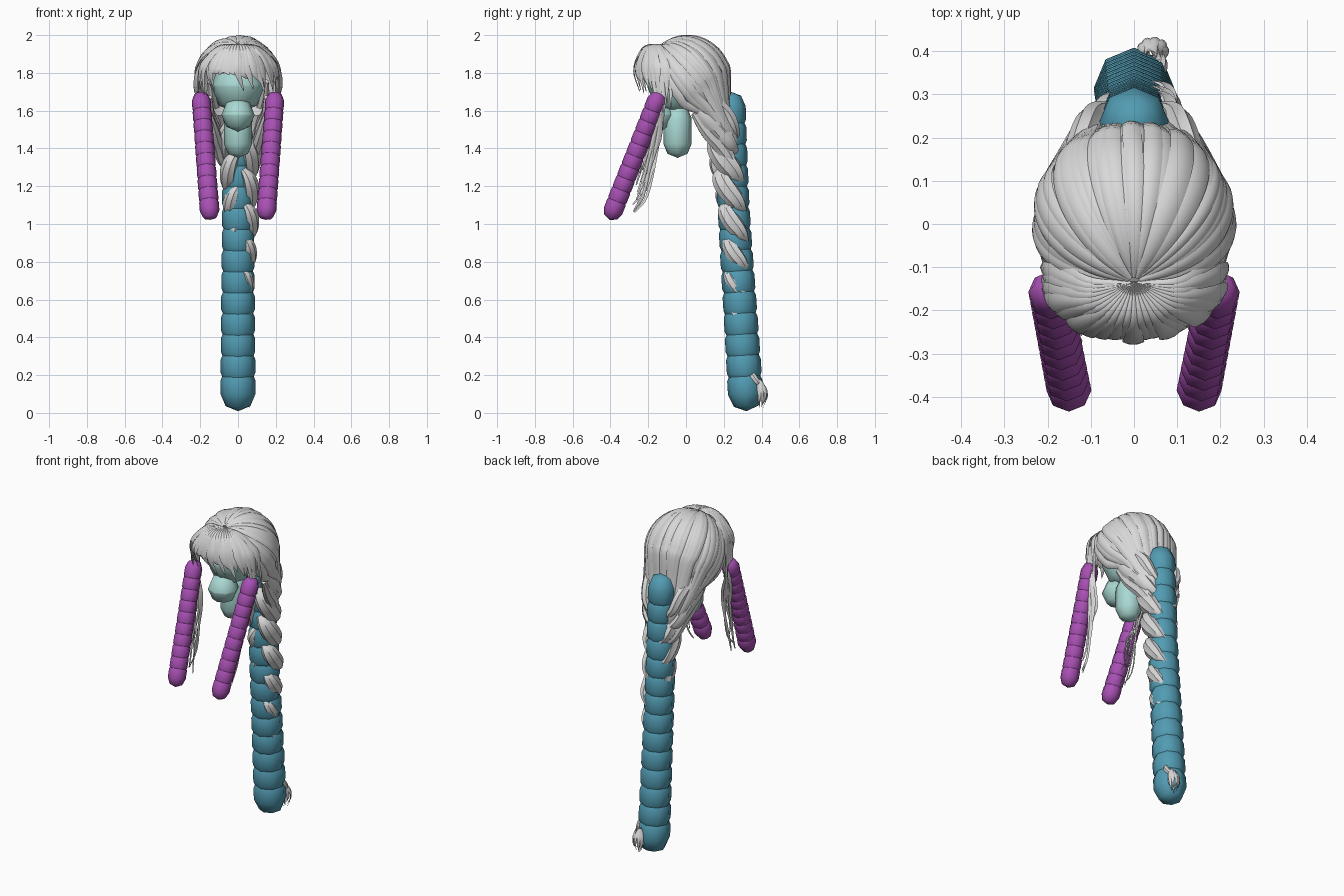
import bpy, bmesh, math, random
from mathutils import Vector as V

if "Cube" in bpy.data.objects:
    bpy.data.objects.remove(bpy.data.objects["Cube"])

random.seed(4)


def material(name, col):
    m = bpy.data.materials.new(name)
    m.diffuse_color = (*col, 1)
    m.use_nodes = True
    m.node_tree.nodes["Principled BSDF"].inputs["Base Color"].default_value = m.diffuse_color
    return m


HAIR = material("silver_hair", (0.69, 0.69, 0.69))
PURPLE = material("purple", (0.39, 0.08, 0.45))
BLUE = material("teal_blue", (0.085, 0.33, 0.45))
MINT = material("pale_mint", (0.40, 0.69, 0.65))


def finish(bm, name, mat, angle=None):
    bmesh.ops.recalc_face_normals(bm, faces=bm.faces)
    me = bpy.data.meshes.new(name)
    for f in bm.faces:
        f.smooth = True
    bm.to_mesh(me)
    bm.free()
    me.materials.append(mat)
    ob = bpy.data.objects.new(name, me)
    bpy.context.collection.objects.link(ob)
    if angle:
        bpy.context.view_layer.objects.active = ob
        ob.select_set(True)
        bpy.ops.object.shade_smooth_by_angle(angle=math.radians(angle))
        ob.select_set(False)


def spline(pts, n):
    """Catmull-Rom curve through pts."""
    p = [V(q) for q in pts]
    p = [2 * p[0] - p[1]] + p + [2 * p[-1] - p[-2]]
    out = []
    for i in range(n + 1):
        s = i / n * (len(p) - 3)
        k = min(int(s), len(p) - 4)
        t = s - k
        a, b, c, d = p[k:k + 4]
        out.append(0.5 * (2 * b + (c - a) * t + (2 * a - 5 * b + 4 * c - d) * t * t
                          + (3 * b - a - 3 * c + d) * t ** 3))
    return out


def even(path, n):
    """Pick n + 1 points evenly spaced in height along a falling path."""
    z0, z1 = path[0].z, path[-1].z
    return [min(path, key=lambda p: abs(p.z - (z0 + (z1 - z0) * i / n))) for i in range(n + 1)]


def capsule(bm, a, b, r):
    """Eight-sided low-poly capsule from a to b."""
    a, b = V(a), V(b)
    rot = V((0, 0, 1)).rotation_difference((a - b).normalized()).to_matrix()
    q = r * math.sqrt(0.5)
    rings = [[bm.verts.new(c + rot @ V((rad * math.cos(k * math.pi / 4),
                                        rad * math.sin(k * math.pi / 4), z))) for k in range(8)]
             for c, rad, z in ((a, q, q), (a, r, 0), (b, r, 0), (b, q, -q))]
    poles = bm.verts.new(a + rot @ V((0, 0, r))), bm.verts.new(b - rot @ V((0, 0, r)))
    for k in range(8):
        j = (k + 1) % 8
        for u, v in zip(rings, rings[1:]):
            bm.faces.new((u[k], u[j], v[j], v[k]))
        bm.faces.new((poles[0], rings[0][k], rings[0][j]))
        bm.faces.new((poles[1], rings[3][j], rings[3][k]))


def chain(name, pts, n, r0, r1, half, mat):
    """Row of overlapping capsules along a path."""
    path = even(spline(pts, 800), n)
    bm = bmesh.new()
    for i, p in enumerate(path):
        d = path[min(i + 1, n)] - path[max(i - 1, 0)]
        d = d.normalized() * (path[1] - path[0]).length * half
        capsule(bm, p - d, p + d, r0 + (r1 - r0) * i / n)
    finish(bm, name, mat)


LENS = [(-1, 0), (-0.55, 0.75), (0, 1), (0.55, 0.75), (1, 0), (0, -0.5)]
ROPE = [((1 if k % 2 else 0.88) * math.cos(k * math.pi / 8),
         (1 if k % 2 else 0.88) * math.sin(k * math.pi / 8)) for k in range(16)]


def sweep(bm, path, normal, width, thick, profile=LENS):
    """Sweep a profile; normal, width and thick are functions of point / 0..1."""
    n = len(path) - 1
    rings = []
    for i, p in enumerate(path):
        tan = (path[min(i + 1, n)] - path[max(i - 1, 0)]).normalized()
        side = tan.cross(normal(p)).normalized()
        up = side.cross(tan)
        w, h = max(width(i / n), 0.001), max(thick(i / n), 0.0008)
        rings.append([bm.verts.new(p + side * u * w + up * v * h) for u, v in profile])
    m = len(profile)
    for a, b in zip(rings, rings[1:]):
        for k in range(m):
            bm.faces.new((a[k], a[(k + 1) % m], b[(k + 1) % m], b[k]))
    bm.faces.new(rings[0])
    bm.faces.new(rings[-1])


# Head, jaw and neck volumes
for name, a, b, r in (("head", (0, -0.065, 1.74), (0, -0.065, 1.725), 0.14),
                      ("jaw", (0, -0.145, 1.58), (0, -0.145, 1.576), 0.087),
                      ("neck", (0, -0.045, 1.56), (0, -0.045, 1.425), 0.075)):
    bm = bmesh.new()
    capsule(bm, a, b, r)
    finish(bm, name, MINT)

# Segmented chains: one at the back, two beside the face
chain("back_chain", [(0, 0.237, 1.587), (0, 0.245, 1.3), (0, 0.257, 1.0),
                     (0, 0.29, 0.5), (0, 0.313, 0.136)], 13, 0.08, 0.093, 0.31, BLUE)
for s, side in ((-1, "left"), (1, "right")):
    chain(side + "_side_chain", [(s * 0.193, -0.165, 1.632), (s * 0.152, -0.377, 1.092)],
          9, 0.05, 0.052, 0.36, PURPLE)

# Hair cap: strands run as meridians from the parting to the nape
C = V((0, 0.005, 1.755))
RAD = V((0.222, 0.222, 0.232))
POLE, UP, SIDE = V((0, -0.6, 0.8)), V((0, 0.8, 0.6)), V((1, 0, 0))


def on_head(phi, t, grow=1.0):
    d = POLE * math.cos(t) + (UP * math.cos(phi) + SIDE * math.sin(phi)) * math.sin(t)
    return C + V((d.x * RAD.x, d.y * RAD.y, d.z * RAD.z)) * grow


def outward(p):
    return (p - V((0, C.y + max(0, 1.7 - p.z) * 0.8, min(C.z, p.z + 0.05)))).normalized()


bm = bmesh.new()
bmesh.ops.create_uvsphere(bm, u_segments=48, v_segments=28, radius=1)
drop = []
for f in bm.faces:
    d = f.calc_center_median()
    if abs(math.atan2(d.x, d.dot(UP))) > math.radians(104):
        drop.append(f)
bmesh.ops.delete(bm, geom=drop, context="FACES")
for v in bm.verts:
    v.co = C + V((v.co.x * RAD.x, v.co.y * RAD.y, v.co.z * RAD.z))
finish(bm, "hair_cap", HAIR)

bm = bmesh.new()
COUNT = 32
for i in range(COUNT):
    phi = math.radians(-107 + 214 * i / (COUNT - 1))
    lift = 1.0 + random.uniform(0.0, 0.04)
    turn = random.uniform(-0.12, 0.12)
    pts = [on_head(phi + turn * k / 8, math.radians(3 + 14 * k), lift) for k in range(9)]
    # fall in a full bunch behind the neck and gather into the braid
    x, y = math.sin(phi + turn), math.cos(phi + turn)
    pts += [V((x * 0.17, 0.15 + y * 0.085, 1.58)),
            V((x * 0.14, 0.19 + y * 0.085, 1.49)),
            V((x * 0.095, 0.21 + y * 0.06, 1.40)),
            V((x * 0.03, 0.23 + y * 0.02, 1.30 + random.uniform(-0.03, 0.03)))]
    wide = random.uniform(0.02, 0.032)
    sweep(bm, spline(pts, 36), outward,
          lambda t, w=wide: w * (0.2 + math.sin(math.pi * min(t * 1.02, 1)) ** 0.7 * 0.8),
          lambda t: 0.004 + 0.012 * t * (1.2 - t))
finish(bm, "swept_back_strands", HAIR, 45)

# Thick twisted bunches at the nape, wrapping back around the chain
bm = bmesh.new()
for s in (-1, 1):
    for k, (dy, dz, w) in enumerate(((0, 0, 0.05), (0.035, 0.085, 0.045), (0.01, -0.085, 0.042))):
        pts = [(s * 0.15, 0.03 + dy, 1.67 + dz), (s * (0.15 - 0.012 * k), 0.1 + dy, 1.575 + dz),
               (s * (0.125 - 0.012 * k), 0.175 + dy, 1.495 + dz),
               (s * (0.1 - 0.01 * k), 0.23 + dy / 2, 1.42 + dz),
               (s * 0.04, 0.265, 1.36 + dz)]
        sweep(bm, spline(pts, 20), lambda q: V((s, 0.1, -0.1)),
              lambda t: w * math.sin(math.pi * (0.08 + t * 0.86)) ** 0.7,
              lambda t: 0.034 * math.sin(math.pi * (0.08 + t * 0.86)) ** 0.7, ROPE)
finish(bm, "nape_bunches", HAIR, 45)

# Fringe of pointed locks radiating from the parting
bm = bmesh.new()
for i in range(25):
    a = math.radians(-98 + 196 / 24 * i)
    s, c = math.sin(a), math.cos(a)
    k = random.uniform(0.93, 1.03)
    end = 1.735 - 0.12 * s ** 4 + random.uniform(-0.035, 0.035)
    if -0.55 < s < -0.1:
        end += 0.085
    bend = random.uniform(0, 0.035) * max(0, c)
    pts = [(0.01 * s, -0.135, 1.945), (0.1 * s, -0.145 - 0.07 * c, 1.938),
           (0.18 * s * k, -0.125 - 0.135 * c * k, 1.875),
           (0.218 * s * k, -0.105 - 0.17 * c * k, 1.8),
           (0.215 * s + bend, -0.1 - 0.145 * c, end)]
    sweep(bm, spline(pts, 18), lambda p: (p - V((0, -0.09, 1.78))).normalized(),
          lambda t: 0.027 * (0.15 + t * 1.3) if t < 0.62 else 0.0258 * ((1 - t) / 0.38) ** 0.8,
          lambda t: 0.009 * (1 - t * 0.7))
finish(bm, "fringe", HAIR, 45)

# Long loose locks framing the face
for s, side in ((-1, "left"), (1, "right")):
    bm = bmesh.new()
    for i in range(8):
        j = [random.uniform(-0.02, 0.02) for _ in range(4)]
        end = random.uniform(1.08, 1.35)
        pts = [(s * 0.2, -0.13 + j[0], 1.8), (s * (0.2 + j[1] / 2), -0.13 + j[0], 1.62),
               (s * (0.165 + j[1]), -0.16 + j[2], 1.45),
               (s * (0.145 + j[3]), -0.215 + j[2], end + 0.06),
               (s * (0.14 + j[1]), -0.21 - (1.4 - end) * 0.25 + j[3], end - 0.04)]
        sweep(bm, spline(pts, 18), lambda p: V((s, 0.2, 0)),
              lambda t: 0.018 * (1 - t * 0.8), lambda t: 0.006 * (1 - t * 0.6))
    finish(bm, side + "_face_locks", HAIR, 45)

# Braid: alternating plump lobes slanting down and backwards on each side
core = spline([(0.005, 0.205, 1.42), (0.01, 0.22, 1.26), (0.015, 0.242, 1.1),
               (0.024, 0.257, 0.95), (0.018, 0.264, 0.79), (0.015, 0.265, 0.62),
               (0.02, 0.3, 0.4), (0.04, 0.365, 0.18)], 400)
bm = bmesh.new()
for i, p in enumerate(even(core, 15)):
    s = 1 if i % 2 else -1
    g = 1.08 - 0.73 * i / 15
    pts = [p + V((x * s, y, z)) * g for x, y, z in
           ((0.015, -0.055, 0.125), (0.05, -0.052, 0.075), (0.065, -0.015, 0.01),
            (0.06, 0.04, -0.06), (0.02, 0.08, -0.125))]
    sweep(bm, spline(pts, 16), lambda q: V((s, -0.3, 0)),
          lambda t: 0.06 * g * math.sin(math.pi * (0.08 + t * 0.86)) ** 0.7,
          lambda t: 0.042 * g * math.sin(math.pi * (0.08 + t * 0.86)) ** 0.7, ROPE)
finish(bm, "braid", HAIR, 45)

# Loose tuft at the braid end
bm = bmesh.new()
for i in range(9):
    a = i * math.tau / 9
    x, y = math.cos(a), math.sin(a)
    pts = [(0.042 + 0.01 * x, 0.37 + 0.008 * y, 0.175),
           (0.044 + 0.03 * x, 0.4 + 0.022 * y, 0.13),
           (0.044 + 0.03 * x, 0.405 + 0.024 * y, 0.08),
           (0.044 + 0.015 * x, 0.4 + 0.01 * y, 0.03 + 0.015 * (i % 3))]
    sweep(bm, spline(pts, 10), lambda p: (p - V((0.043, 0.39, p.z))).normalized(),
          lambda t: 0.016 * (1.1 - t), lambda t: 0.007 * (1.1 - t))
finish(bm, "braid_tuft", HAIR, 45)
